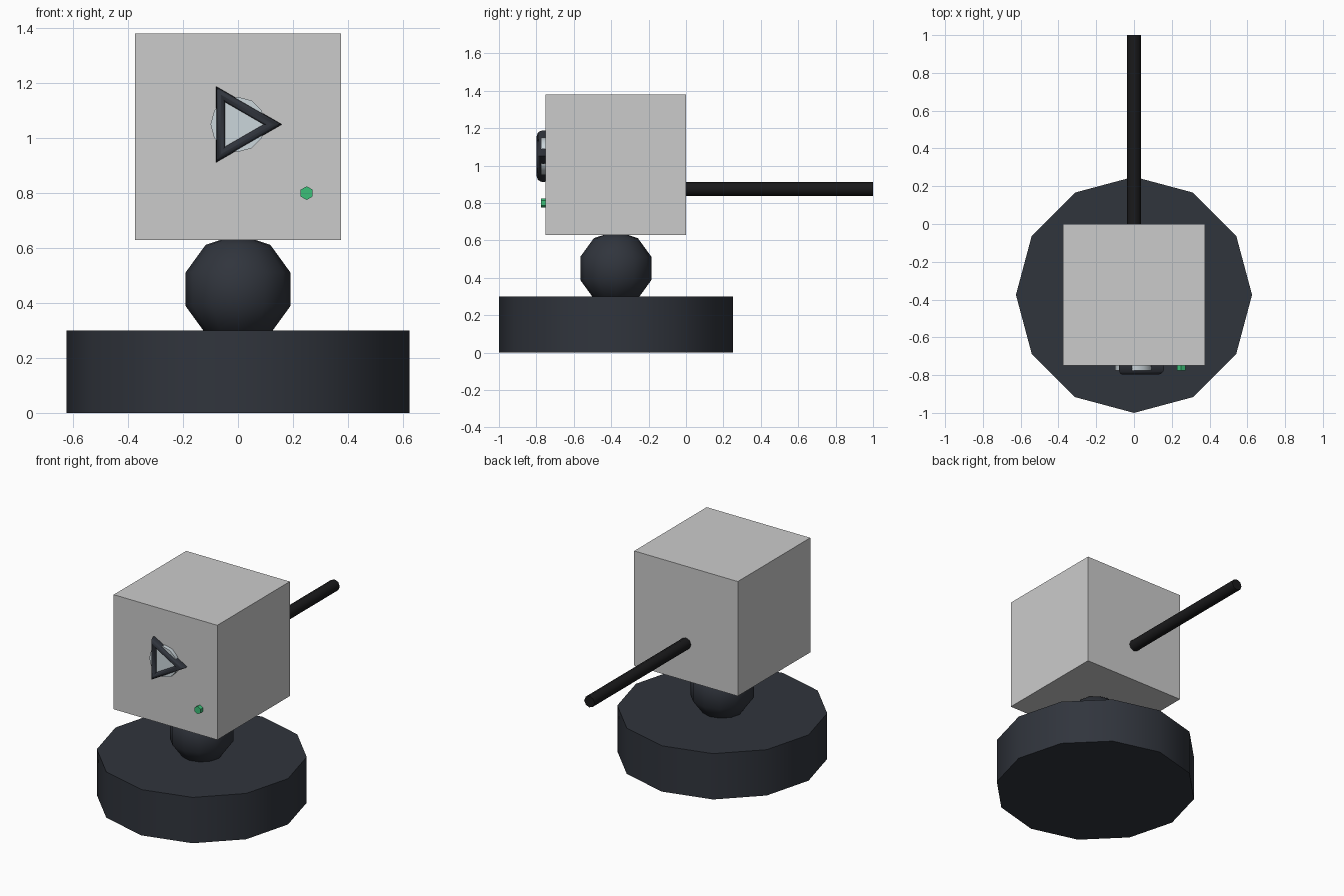
import bpy
from math import pi, radians

if "Cube" in bpy.data.objects:
    bpy.data.objects.remove(bpy.data.objects["Cube"])


def material(name, rgb):
    m = bpy.data.materials.new(name)
    m.diffuse_color = (*rgb, 1)
    m.use_nodes = True
    m.node_tree.nodes["Principled BSDF"].inputs["Base Color"].default_value = m.diffuse_color
    return m


slate = material("slate", (0.03, 0.035, 0.046))
black = material("black", (0.01, 0.01, 0.011))
green = material("green", (0.045, 0.53, 0.19))
glass = material("pale_glass", (0.6, 0.67, 0.71))


def finish(name, mat=None, smooth=True):
    ob = bpy.context.object
    ob.name = name
    if mat:
        ob.data.materials.append(mat)
    if smooth:
        bpy.ops.object.shade_smooth_by_angle(angle=radians(50))
    return ob


def rod_y(name, x, z, y0, y1, r, sides, mat):
    # cylinder lying along y, one corner pointing straight up
    bpy.ops.mesh.primitive_cylinder_add(
        vertices=sides, radius=r, depth=y1 - y0,
        location=(x, (y0 + y1) / 2, z), rotation=(pi / 2, 0, 0))
    return finish(name, mat)


CY = -0.375  # axis of the base, ball and box

# base disc
bpy.ops.mesh.primitive_cylinder_add(vertices=12, radius=0.625, depth=0.3,
                                    location=(0, CY, 0.15))
finish("base", slate)

# ball joint
bpy.ops.mesh.primitive_uv_sphere_add(segments=12, ring_count=5, radius=0.2,
                                     location=(0, CY, 0.45))
finish("ball_joint", slate)

# cube body
bpy.ops.mesh.primitive_cube_add(size=0.75, location=(0, CY, 1.005))
finish("body", smooth=False)

# three-sided lens frame pointing to +x
bpy.ops.mesh.primitive_torus_add(major_segments=3, minor_segments=12,
                                 major_radius=0.125, minor_radius=0.035,
                                 location=(0, -0.763, 1.05),
                                 rotation=(pi / 2, 0, 0))
finish("lens_frame", slate)

# lens, indicator lamp and rear cable
rod_y("lens", 0, 1.05, -0.775, -0.74, 0.1, 12, glass)
rod_y("indicator_lamp", 0.25, 0.80, -0.775, -0.745, 0.025, 6, green)
rod_y("rear_cable", 0, 0.875, -0.01, 1.0, 0.037, 8, black)
